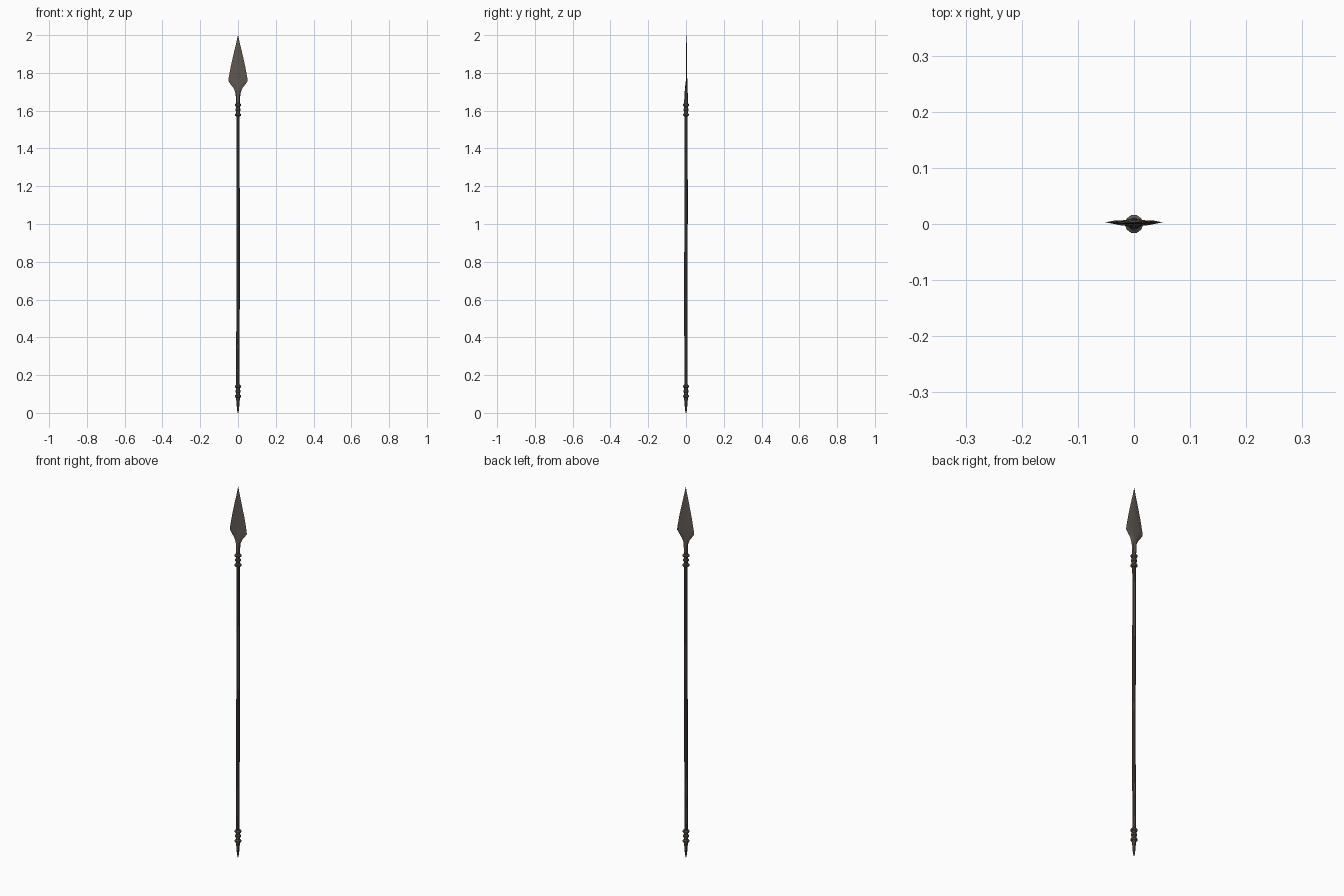
import bpy, bmesh, math


def material(name, rgb):
    m = bpy.data.materials.new(name)
    m.diffuse_color = (*rgb, 1)
    return m


iron = material("dark iron", (0.115, 0.096, 0.080))
wood = material("dark wood", (0.100, 0.083, 0.074))


def loft(name, rings, mat, n=8, angle=35):
    """Skin elliptical rings given as (z, rx, ry, cx, cy)."""
    bm = bmesh.new()
    loops = []
    for z, rx, ry, cx, cy in rings:
        loops.append([bm.verts.new((cx + rx * math.cos(math.tau * i / n),
                                    cy + ry * math.sin(math.tau * i / n), z))
                      for i in range(n)])
    for a, b in zip(loops, loops[1:]):
        for i in range(n):
            j = (i + 1) % n
            bm.faces.new((a[i], a[j], b[j], b[i]))
    bm.faces.new(loops[0][::-1])
    bm.faces.new(loops[-1])
    me = bpy.data.meshes.new(name)
    bm.to_mesh(me)
    bm.free()
    me.materials.append(mat)
    ob = bpy.data.objects.new(name, me)
    bpy.context.collection.objects.link(ob)
    bpy.context.view_layer.objects.active = ob
    bpy.ops.object.select_all(action='DESELECT')
    ob.select_set(True)
    bpy.ops.object.shade_smooth_by_angle(angle=math.radians(angle))
    return ob


# Slightly uneven wooden shaft
loft("shaft", [(0.07, .0085, .0085, 0, 0), (0.30, .009, .009, -.002, 0),
               (0.45, .009, .009, 0, -.001), (0.82, .009, .009, .001, -.001),
               (1.03, .009, .009, .001, .001), (1.36, .0085, .0085, 0, .001),
               (1.64, .0085, .0085, 0, 0)], wood, 10)

# Flat leaf blade flowing into a round socket
loft("spearhead", [(1.575, .011, .011, 0, 0), (1.64, .0105, .0105, 0, 0),
                   (1.68, .012, .009, 0, .001), (1.70, .015, .008, 0, .001),
                   (1.72, .024, .007, 0, .002), (1.738, .038, .0055, 0, .002),
                   (1.757, .051, .004, 0, .003), (1.775, .049, .0035, 0, .003),
                   (1.84, .037, .003, 0, .003), (1.91, .021, .0025, 0, .002),
                   (1.96, .009, .002, 0, .002), (2.0, .0006, .0006, 0, .002)],
     iron)

# Pointed butt cap
loft("butt_spike", [(0, .002, .002, 0, 0), (0.02, .0055, .0055, 0, 0),
                    (0.06, .0085, .0085, 0, 0), (0.08, .011, .011, 0, 0),
                    (0.15, .0105, .0105, 0, 0)], iron)

# Rounded collars at both ends of the shaft
for k, z0 in enumerate((0.115, 1.605)):
    for d, r in ((-.027, .0165), (0, .0145), (.025, .0165)):
        z = z0 + d
        loft(f"collar_{k}", [(z - .008, .011, .011, 0, 0), (z - .004, r, r, 0, 0),
                             (z + .004, r, r, 0, 0), (z + .008, .011, .011, 0, 0)],
             iron, 10)
